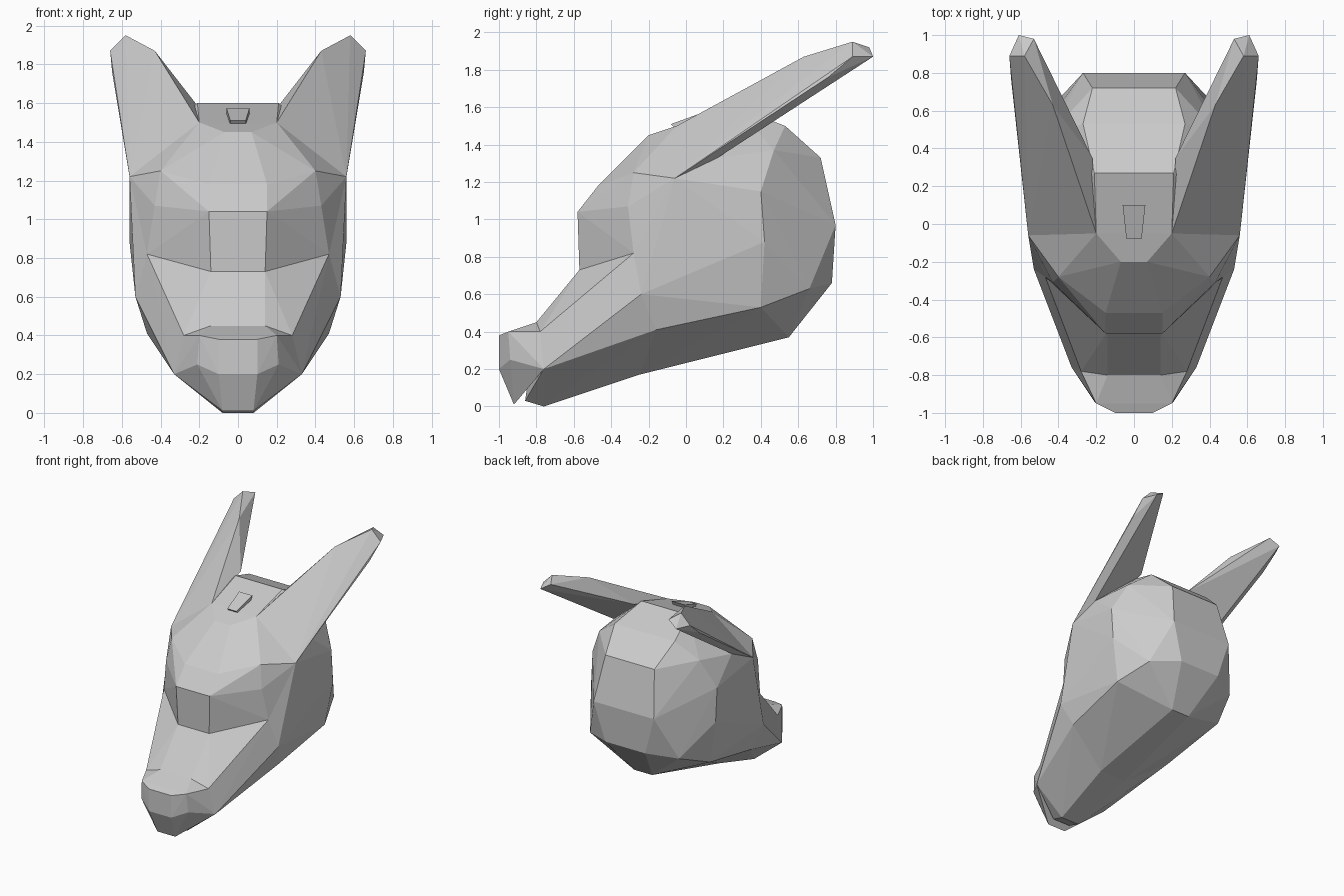
import bpy
import bmesh
from mathutils import Vector

default_cube = bpy.data.objects.get("Cube")
if default_cube:
    bpy.data.objects.remove(default_cube, do_unlink=True)

# One plain grey for the whole head
grey = bpy.data.materials.new("plain grey")
grey.use_nodes = True
colour = (0.6, 0.6, 0.6, 1)
grey.diffuse_color = colour
grey.node_tree.nodes["Principled BSDF"].inputs["Base Color"].default_value = colour

# Landmarks on the left half of the head
marks = dict(
    # forehead and crown
    bridge_top=(.15, -.58, 1.04),
    bridge_foot=(.14, -.57, .73),
    brow_front=(.15, -.47, 1.18),
    brow_corner=(.4, -.28, 1.25),
    eye_corner=(.43, -.31, 1.07),
    forehead=(.07, -.2, 1.45),
    ear_front=(.2, -.05, 1.5),
    crown=(.21, .27, 1.6),
    crown_back=(.27, .53, 1.5),
    # side and back of the skull
    temple=(.56, -.06, 1.22),
    ear_outer=(.53, .17, 1.33),
    side_high=(.45, .47, 1.37),
    side_upper=(.56, .4, 1.15),
    side_middle=(.56, .42, .88),
    side_lower=(.5, .4, .53),
    back_high=(.22, .72, 1.33),
    back_middle=(.27, .8, .97),
    back_low=(.18, .78, .66),
    back_corner=(.4, .66, .63),
    back_bottom=(.08, .55, .37),
    # cheek and jaw
    cheek=(.47, -.28, .82),
    cheek_low=(.53, -.24, .6),
    jaw_side=(.47, -.16, .41),
    throat=(.12, -.25, .17),
    jaw_corner=(.33, -.76, .2),
    chin_back=(.08, -.76, 0),
    chin_front=(.08, -.86, .03),
    # muzzle tip
    muzzle_top=(.14, -.8, .45),
    muzzle_edge=(.28, -.78, .4),
    tip_top=(.1, -1, .38),
    tip_low=(.1, -1, .2),
    nose_top=(.2, -.95, .4),
    nose_side=(.21, -.94, .25),
    lip=(.08, -.92, .01),
    # ear
    ear_inner=(.22, .35, 1.6),
    ear_ridge=(.43, .63, 1.87),
    ear_peak=(.58, .89, 1.95),
    ear_back=(.53, .98, 1.92),
    ear_tip=(.61, 1, 1.87),
    ear_side=(.66, .89, 1.87),
    ear_edge=(.65, .76, 1.76),
    # crest
    crest_back=(.06, .1, 1.575),
    crest_front=(.04, -.08, 1.51),
    crest_root=(.05, .02, 1.4),
)


def faceted_part(name, names, sides):
    """Wrap a flat-faced shell round the named landmarks on the given sides."""
    bm = bmesh.new()
    for side in sides:
        for key in names.split():
            x, y, z = marks[key]
            bm.verts.new(Vector((side * x, y, z)))
    hull = bmesh.ops.convex_hull(bm, input=bm.verts[:])
    spare = {v for v in hull["geom_interior"] + hull["geom_unused"]
             if isinstance(v, bmesh.types.BMVert)}
    bmesh.ops.delete(bm, geom=list(spare), context="VERTS")
    bmesh.ops.recalc_face_normals(bm, faces=bm.faces[:])
    mesh = bpy.data.meshes.new(name)
    bm.to_mesh(mesh)
    bm.free()
    mesh.materials.append(grey)
    part = bpy.data.objects.new(name, mesh)
    bpy.context.collection.objects.link(part)
    return part


both = (1, -1)

faceted_part("skull", """brow_corner temple ear_outer side_high crown crown_back
    ear_front back_high back_middle back_low back_corner back_bottom side_upper
    side_middle side_lower cheek cheek_low jaw_side throat""", both)

faceted_part("brow", """bridge_top bridge_foot brow_front brow_corner eye_corner
    forehead ear_front cheek temple""", both)

faceted_part("muzzle", """muzzle_top muzzle_edge bridge_foot cheek cheek_low jaw_side
    throat jaw_corner chin_back chin_front""", both)

faceted_part("nose", """muzzle_top muzzle_edge tip_top tip_low nose_top nose_side
    lip jaw_corner""", both)

faceted_part("crest", "crest_back crest_front crest_root", both)

# Ears
for label, side in (("left", 1), ("right", -1)):
    faceted_part(label + "_ear", """ear_front ear_inner ear_outer temple ear_ridge
        ear_peak ear_back ear_tip ear_side ear_edge""", (side,))
